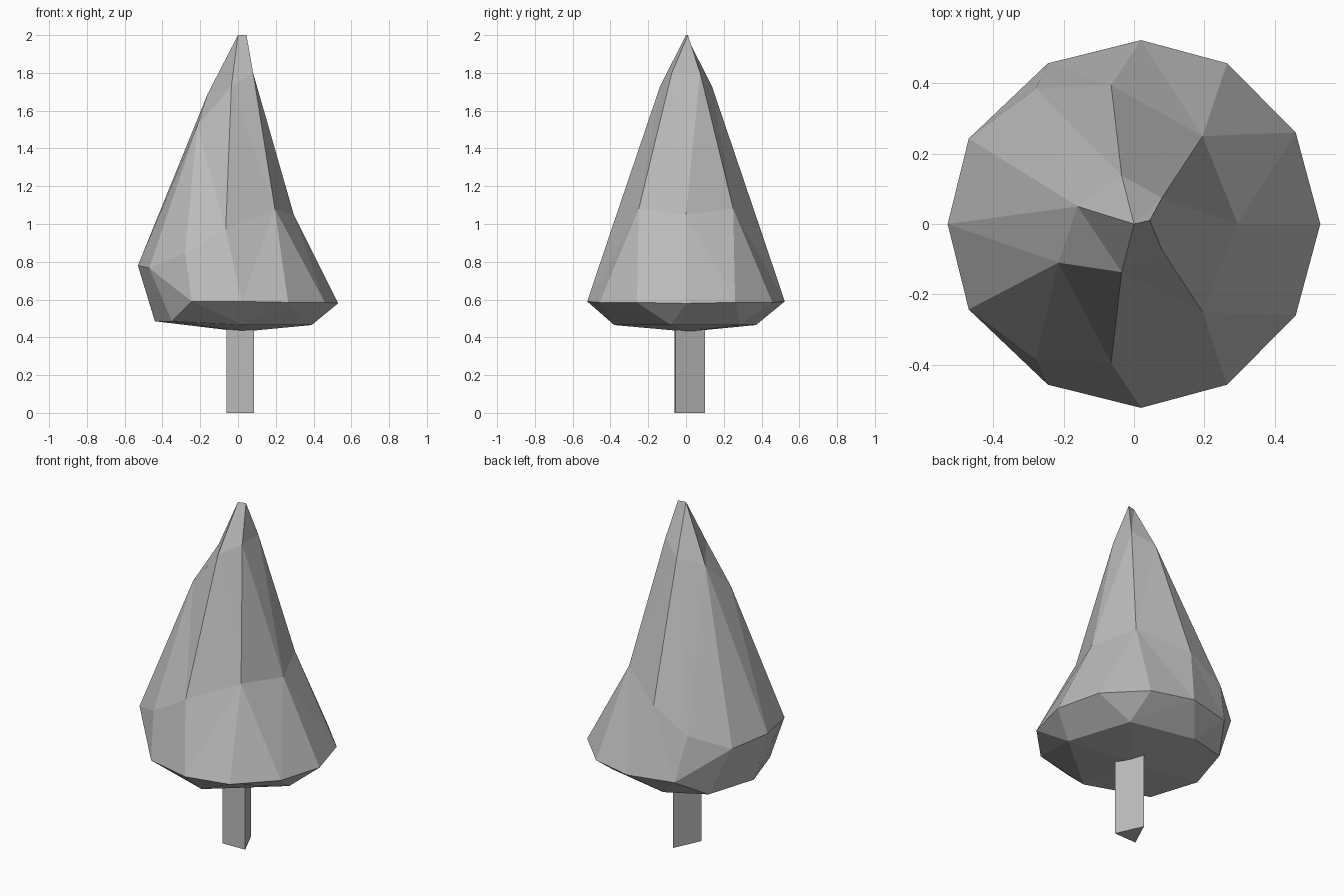
import bpy
import bmesh
from mathutils import Vector
from mathutils.geometry import delaunay_2d_cdt

cube = bpy.data.objects.get("Cube")
if cube:
    bpy.data.objects.remove(cube, do_unlink=True)


def make_material(name, colour):
    material = bpy.data.materials.new(name)
    material.use_nodes = True
    material.diffuse_color = colour
    material.node_tree.nodes["Principled BSDF"].inputs["Base Color"].default_value = colour
    return material


def mirrored(points):
    """Repeat points on the other side of the tree, except those on its centre line."""
    return points + [(x, -y, z) for x, y, z in points if y]


def add_shell(bm, points, facing_up):
    """Span scattered points with triangles, as a facetted height field."""
    flat = [Vector((x, y)) for x, y, z in points]
    result = delaunay_2d_cdt(flat, [], [], 0, 1e-5)
    faces, sources = result[2], result[3]
    verts = [bm.verts.new(points[source[0]]) for source in sources]
    for face in faces:
        corners = [verts[i] for i in face]
        bm.faces.new(corners if facing_up else corners[::-1])


def finish(name, bm, material):
    bmesh.ops.remove_doubles(bm, verts=bm.verts, dist=0.0005)
    bmesh.ops.recalc_face_normals(bm, faces=bm.faces)
    mesh = bpy.data.meshes.new(name)
    bm.to_mesh(mesh)
    bm.free()
    mesh.materials.append(material)
    tree_part = bpy.data.objects.new(name, mesh)
    bpy.context.scene.collection.objects.link(tree_part)
    return tree_part


grey = make_material("plain grey", (0.5, 0.5, 0.5, 1))

# Widest rim of the foliage, raised on one side
rim = mirrored([(.53, 0, .58), (.46, .26, .585), (.265, .457, .585), (.02, .523, .59),
                (-.245, .457, .59), (-.47, .243, .767), (-.53, 0, .78)])

# Shoulder where the skirt meets the spire
shoulder = mirrored([(.295, 0, 1.05), (.195, .25, 1.08), (-.065, .395, .97), (-.28, .385, .845)])

# Slanted tip with a short ridge
tip = mirrored([(-.035, .137, 1.73), (.08, .075, 1.8)])
tip += [(-.16, .05, 1.69), (-.215, -.11, 1.52), (0, 0, 2), (.045, .01, 2)]

# Underside, tucked in towards the trunk
underside = [(.03, -.38, .465), (.39, -.08, .465), (.27, .29, .465), (-.11, .37, .465),
             (-.35, .29, .485), (-.44, 0, .485), (-.35, -.28, .485), (.02, .01, .43)]

foliage = bmesh.new()
add_shell(foliage, rim + shoulder + tip, True)
add_shell(foliage, rim + underside, False)
finish("foliage", foliage, grey)

# Three-sided trunk, extruded up into the foliage
trunk = bmesh.new()
base = trunk.faces.new([trunk.verts.new((x, y, 0))
                        for x, y in [(-.06, -.06), (.085, -.055), (.015, .1)]])
top = bmesh.ops.extrude_face_region(trunk, geom=[base], use_keep_orig=True)["geom"]
bmesh.ops.translate(trunk, vec=(0, 0, .45),
                    verts=[v for v in top if isinstance(v, bmesh.types.BMVert)])
finish("trunk", trunk, grey)
